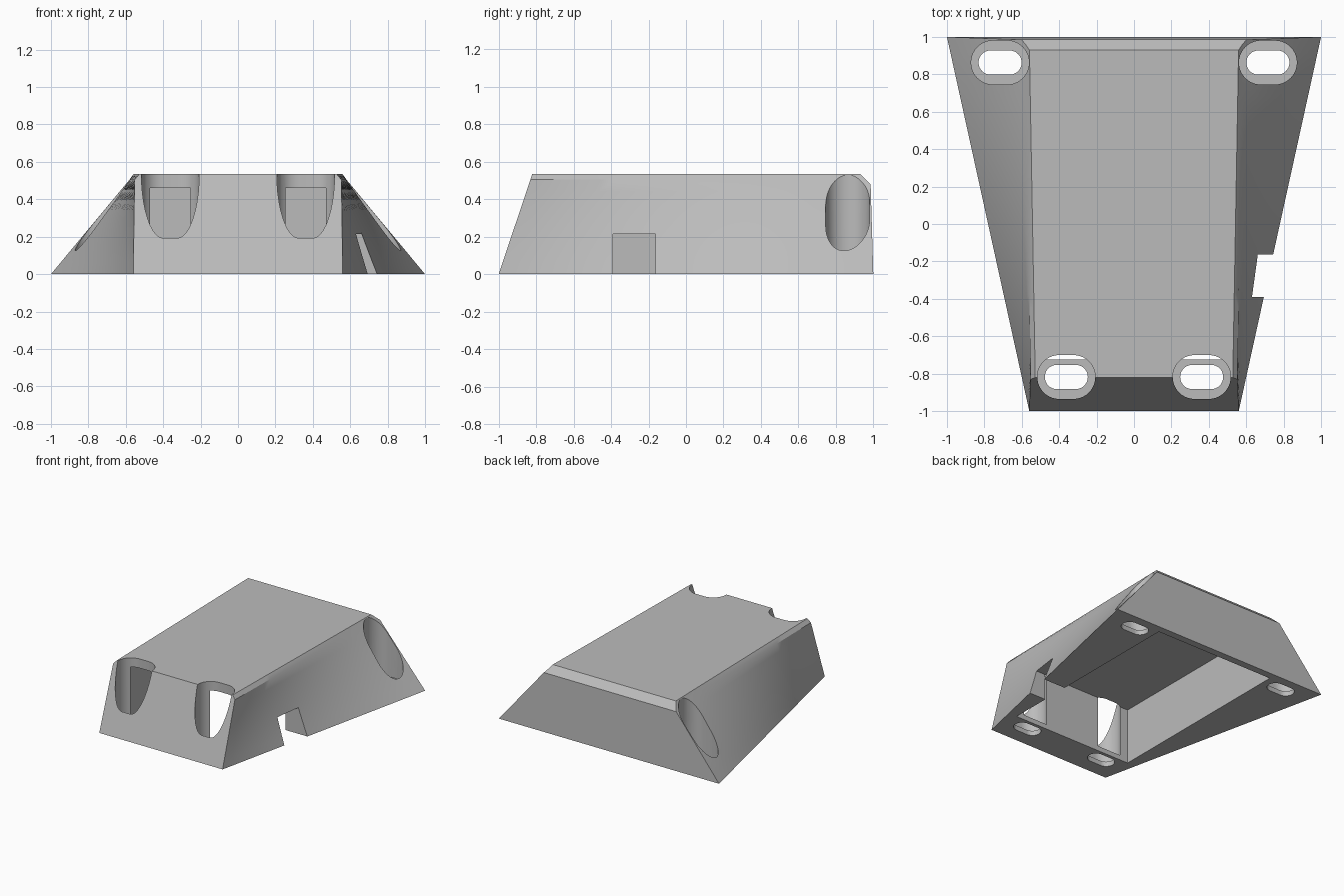
import bpy
import bmesh
import math
from mathutils import Vector

cube = bpy.data.objects.get("Cube")
if cube:
    bpy.data.objects.remove(cube, do_unlink=True)

HEIGHT = 0.535
SHOULDER = 0.505
STATIONS = 24

gray = bpy.data.materials.new("plain gray")
gray.use_nodes = True
gray.diffuse_color = (0.5, 0.5, 0.5, 1)
gray.node_tree.nodes["Principled BSDF"].inputs["Base Color"].default_value = (0.5, 0.5, 0.5, 1)


def lerp(a, b, t):
    return a + (b - a) * t


def make_object(name, bm):
    bmesh.ops.recalc_face_normals(bm, faces=bm.faces[:])
    mesh = bpy.data.meshes.new(name)
    bm.to_mesh(mesh)
    bm.free()
    obj = bpy.data.objects.new(name, mesh)
    bpy.context.collection.objects.link(obj)
    mesh.materials.append(gray)
    return obj


def prism(name, outline, z0, z1):
    """Vertical prism over an outline of (x, y) points."""
    bm = bmesh.new()
    low = [bm.verts.new((x, y, z0)) for x, y in outline]
    high = [bm.verts.new((x, y, z1)) for x, y in outline]
    bm.faces.new(low)
    bm.faces.new(high)
    for i in range(len(low)):
        j = (i + 1) % len(low)
        bm.faces.new((low[i], low[j], high[j], high[i]))
    return make_object(name, bm)


def box(name, x0, x1, y0, y1, z0, z1):
    return prism(name, [(x0, y0), (x1, y0), (x1, y1), (x0, y1)], z0, z1)


def slot(name, cx, cy, length, width, z0, z1, steps=20):
    """Slot-shaped cutter with round ends, long in x."""
    r = width / 2
    pts = []
    for side, start in ((1, -math.pi / 2), (-1, math.pi / 2)):
        for i in range(steps + 1):
            a = start + math.pi * i / steps
            pts.append((cx + side * (length / 2 - r) + r * math.cos(a), cy + r * math.sin(a)))
    return prism(name, pts, z0, z1)


# Body: cross-sections lofted from front to back, with twisted side walls
def half_section(t):
    base, shoulder, top = lerp(0.56, 1.0, t), lerp(0.553, 0.58, t), lerp(0.528, 0.56, t)
    pts = []
    for i in range(9):
        s = i / 8
        pts.append((lerp(base, shoulder, s), s * SHOULDER))
    pts.append((top, HEIGHT))
    return [(x, lerp(-1 + 0.335 * z, 1 - 0.03 * z, t), z) for x, z in pts]


bm = bmesh.new()
rings = []
for k in range(STATIONS + 1):
    half = half_section(k / STATIONS)
    ring = half + [(-x, y, z) for x, y, z in reversed(half)]
    rings.append([bm.verts.new(p) for p in ring])
for a, b in zip(rings, rings[1:]):
    for i in range(len(a)):
        j = (i + 1) % len(a)
        bm.faces.new((a[i], a[j], b[j], b[i]))
bm.faces.new(rings[0])
bm.faces.new(rings[-1])

# Chamfer along the top back edge
cut = bmesh.ops.bisect_plane(bm, geom=bm.verts[:] + bm.edges[:] + bm.faces[:],
                             plane_co=Vector((0, 0.93, HEIGHT)),
                             plane_no=Vector((0, 0.055, 0.055)).normalized(), clear_outer=True)
bmesh.ops.holes_fill(bm, edges=[e for e in bm.edges if e.is_boundary], sides=0)
body = make_object("wedge_housing", bm)

# Cutters: open underside, screw pockets with through slots, cable notch
cutters = [
    box("cavity_cutter", -0.545, 0.545, -0.725, 0.94, -0.2, 0.46),
    box("cable_notch_cutter", 0.5, 1.1, -0.39, -0.163, -0.2, 0.215),
]
for side in (-1, 1):
    for cx, cy in ((0.362, -0.818), (0.716, 0.863)):
        cutters.append(slot("pocket_cutter", side * cx, cy, 0.31, 0.235, 0.04, 0.9))
        cutters.append(slot("screw_slot_cutter", side * cx, cy, 0.23, 0.13, -0.2, 0.3))

bpy.context.view_layer.objects.active = body
for cutter in cutters:
    cutter.hide_render = True
    mod = body.modifiers.new("cut", 'BOOLEAN')
    mod.operation = 'DIFFERENCE'
    mod.solver = 'EXACT'
    mod.object = cutter
    bpy.ops.object.modifier_apply(modifier=mod.name)
    bpy.data.objects.remove(cutter, do_unlink=True)

# Smooth the curved walls and keep crisp edges
bpy.ops.object.select_all(action='DESELECT')
body.select_set(True)
bpy.ops.object.shade_smooth_by_angle(angle=math.radians(25))
